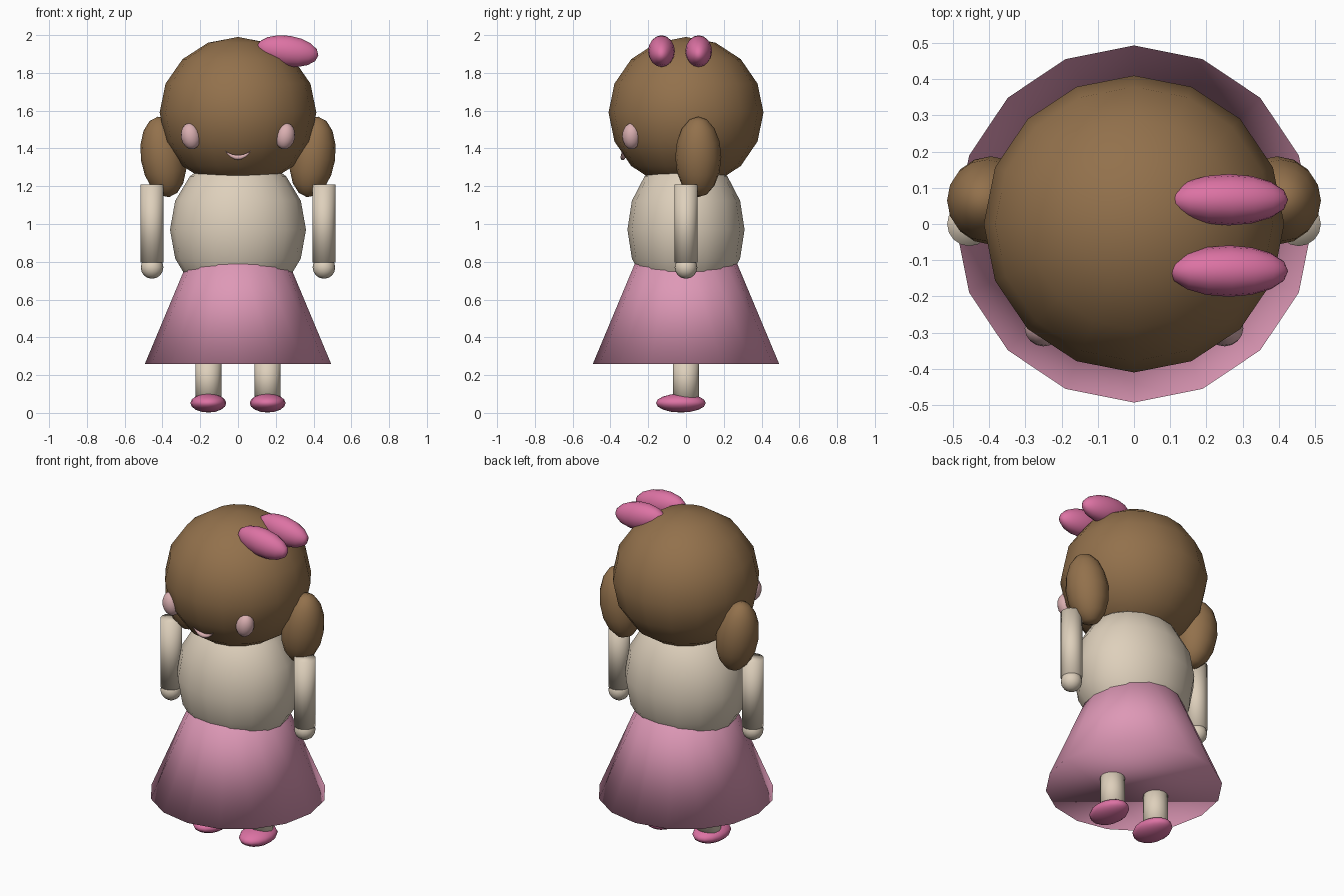
import bpy, math
from mathutils import Vector

if "Cube" in bpy.data.objects:
    bpy.data.objects.remove(bpy.data.objects["Cube"])


def material(name, rgb):
    m = bpy.data.materials.new(name)
    m.diffuse_color = (*rgb, 1.0)
    m.use_nodes = True
    m.node_tree.nodes["Principled BSDF"].inputs["Base Color"].default_value = m.diffuse_color
    return m


BROWN = material("brown", (0.29, 0.165, 0.072))
CREAM = material("cream", (0.73, 0.63, 0.50))
PINK = material("soft pink", (0.73, 0.315, 0.47))
ROSE = material("rose", (0.72, 0.17, 0.37))
BLUSH = material("pale blush", (0.70, 0.43, 0.44))


def finish(name, mat):
    ob = bpy.context.object
    ob.name = name
    ob.data.materials.append(mat)
    bpy.ops.object.shade_smooth()
    return ob


def ellipsoid(name, mat, center, radii, rot=(0, 0, 0)):
    bpy.ops.mesh.primitive_uv_sphere_add(segments=16, ring_count=8, radius=1,
                                         location=center, rotation=rot)
    bpy.context.object.scale = radii
    return finish(name, mat)


def tube(name, mat, x, z0, z1, r0, r1):
    bpy.ops.mesh.primitive_cone_add(vertices=16, radius1=r0, radius2=r1,
                                    depth=z1 - z0, location=(x, 0, (z0 + z1) / 2))
    return finish(name, mat)


# Head, torso and closed flared skirt
ellipsoid("head", BROWN, (0, 0, 1.59), (0.415, 0.41, 0.40))
ellipsoid("torso", CREAM, (0, 0, 0.97), (0.36, 0.31, 0.40))
tube("skirt", PINK, 0, 0.26, 0.90, 0.493, 0.225)

# Mirrored parts
for side, s in (("left", -1), ("right", 1)):
    ellipsoid(side + "_pigtail", BROWN, (s * 0.395, 0.065, 1.355),
              (0.12, 0.122, 0.215), (0, s * math.radians(8), 0))
    ellipsoid(side + "_eye", BLUSH, (s * 0.25, -0.288, 1.465),
              (0.052, 0.05, 0.07), (0, s * math.radians(10), 0))
    tube(side + "_arm", CREAM, s * 0.455, 0.795, 1.21, 0.061, 0.061)
    ellipsoid(side + "_hand", CREAM, (s * 0.455, 0, 0.77), (0.06, 0.06, 0.06))
    tube(side + "_leg", CREAM, s * 0.157, 0.05, 0.30, 0.069, 0.069)
    ellipsoid(side + "_foot", ROSE, (s * 0.157, -0.027, 0.052), (0.095, 0.132, 0.05))

# Bow: two loops with their long axis running sideways
for name, y in (("front_bow_loop", -0.13), ("back_bow_loop", 0.067)):
    ellipsoid(name, ROSE, (0.262, y, 1.915), (0.082, 0.071, 0.165),
              (0, math.radians(98), 0))

# Smile: a tapered tube bent into an arc
curve = bpy.data.curves.new("smile", "CURVE")
curve.dimensions = "3D"
curve.bevel_depth = 0.014
curve.bevel_resolution = 1
curve.use_fill_caps = True
line = curve.splines.new("POLY")
line.points.add(8)
for i, p in enumerate(line.points):
    t = i / 4 - 1
    p.co = (0.068 * t, -0.334 - 0.004 * t * t, 1.352 + 0.034 * t * t, 1)
    p.radius = max(0.1, 1 - t * t)
smile = bpy.data.objects.new("smile", curve)
bpy.context.collection.objects.link(smile)
curve.materials.append(BLUSH)
